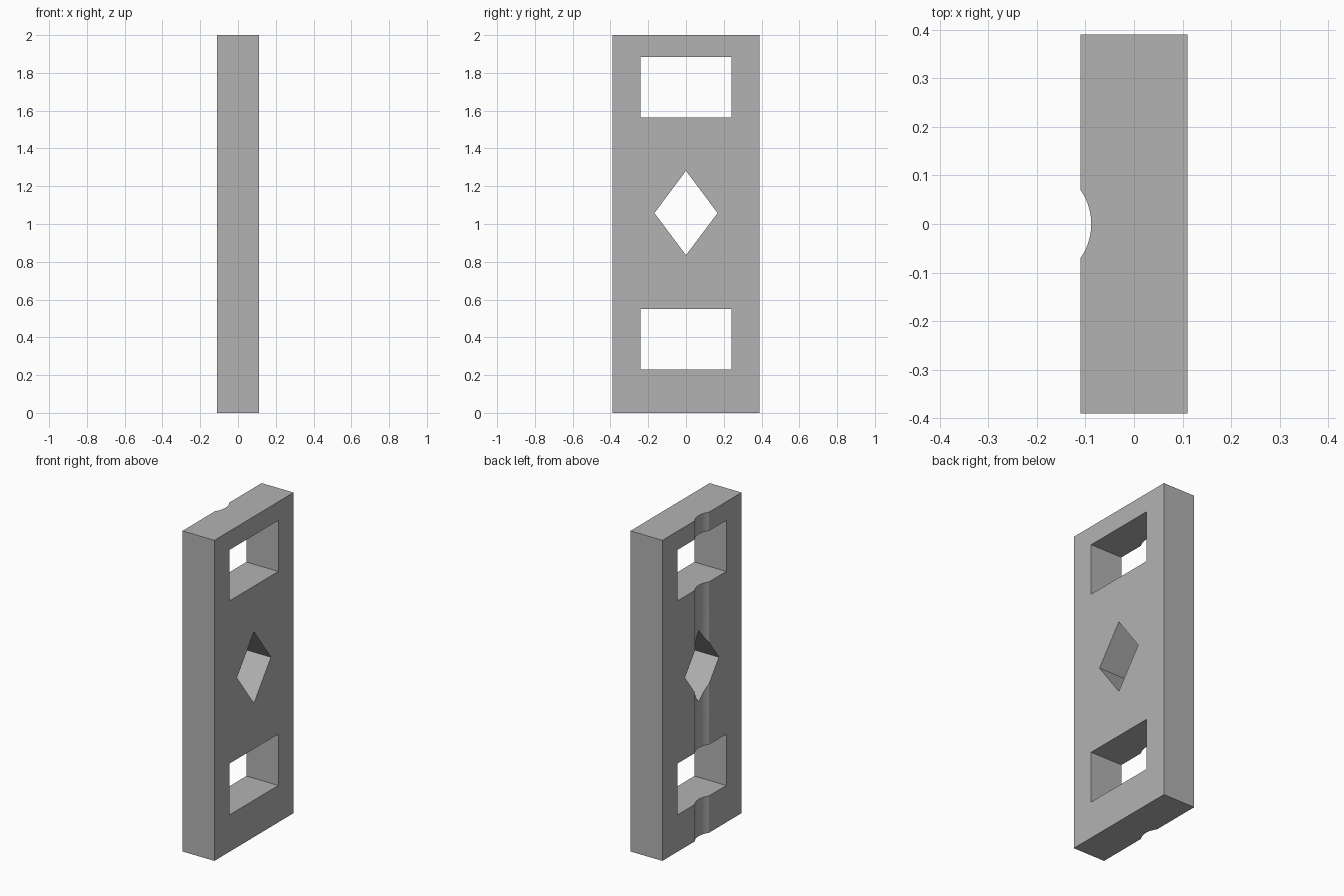
import bpy, bmesh, math
from mathutils import Vector

if "Cube" in bpy.data.objects:
    bpy.data.objects.remove(bpy.data.objects["Cube"])

grey = bpy.data.materials.new("plain grey")
grey.diffuse_color = (0.45, 0.45, 0.45, 1)
grey.use_nodes = True
grey.node_tree.nodes["Principled BSDF"].inputs["Base Color"].default_value = grey.diffuse_color


def prism(name, points, direction):
    """Extrude a closed 3D outline along a direction."""
    bm = bmesh.new()
    face = bm.faces.new([bm.verts.new(p) for p in points])
    ext = bmesh.ops.extrude_face_region(bm, geom=[face], use_keep_orig=True)
    moved = [v for v in ext["geom"] if isinstance(v, bmesh.types.BMVert)]
    bmesh.ops.translate(bm, verts=moved, vec=Vector(direction))
    bmesh.ops.recalc_face_normals(bm, faces=bm.faces)
    mesh = bpy.data.meshes.new(name)
    bm.to_mesh(mesh)
    bm.free()
    mesh.materials.append(grey)
    obj = bpy.data.objects.new(name, mesh)
    bpy.context.collection.objects.link(obj)
    return obj


def side_cutter(name, outline):
    """Cutter through the thickness from a (y, z) outline."""
    return prism(name, [(-0.3, y, z) for y, z in outline], (0.6, 0, 0))


# Upright plate with a shallow rounded groove down its left face
T, W, H = 0.11, 0.39, 2.0
half, depth, steps = 0.07, 0.022, 12
radius = (half**2 + depth**2) / (2 * depth)
centre = -T + depth - radius
span = math.asin(half / radius)
angles = [span * (1 - 2 * i / steps) for i in range(steps + 1)]
groove = [(centre + radius * math.cos(a), radius * math.sin(a), 0) for a in angles]
outline = [(T, -W, 0), (T, W, 0), (-T, W, 0)] + groove + [(-T, -W, 0)]
plate = prism("plate", outline, (0, 0, H))

# Two rectangular windows and a diamond opening between them
cutters = [
    side_cutter(f"{name}_window_cutter", [(-0.24, a), (0.24, a), (0.24, b), (-0.24, b)])
    for name, a, b in (("lower", 0.23, 0.55), ("upper", 1.565, 1.883))
]
cutters.append(side_cutter("diamond_cutter",
                           [(0, 0.835), (0.167, 1.058), (0, 1.282), (-0.167, 1.058)]))

bpy.context.view_layer.objects.active = plate
plate.select_set(True)
for cutter in cutters:
    cutter.hide_render = True
    mod = plate.modifiers.new(cutter.name, "BOOLEAN")
    mod.operation, mod.solver, mod.object = "DIFFERENCE", "EXACT", cutter
    bpy.ops.object.modifier_apply(modifier=mod.name)
    bpy.data.objects.remove(cutter)

bpy.ops.object.shade_smooth_by_angle(angle=math.radians(20))
